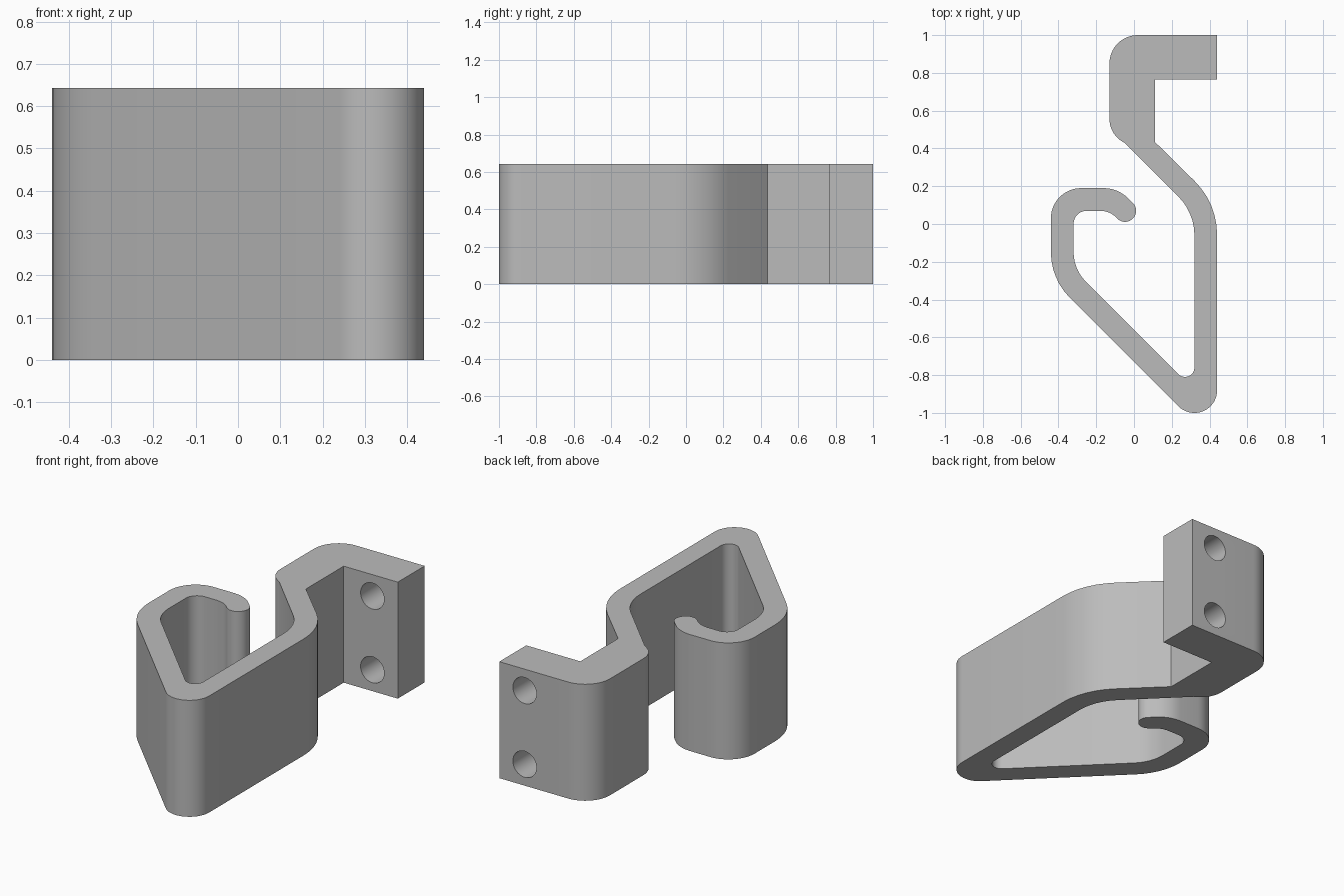
import bpy
import bmesh
import math
from mathutils import Vector

if "Cube" in bpy.data.objects:
    bpy.data.objects.remove(bpy.data.objects["Cube"])

HEIGHT = 0.643

grey = bpy.data.materials.new("plain grey")
grey.use_nodes = True
colour = (0.5, 0.5, 0.5, 1)
grey.diffuse_color = colour
grey.node_tree.nodes["Principled BSDF"].inputs["Base Color"].default_value = colour


def fillet(before, corner, after, radius):
    """Points of a tangent arc that rounds one corner."""
    a = (before - corner).normalized()
    b = (after - corner).normalized()
    half = a.angle(b) / 2
    centre = corner + (a + b).normalized() * radius / math.sin(half)
    reach = radius / math.tan(half)
    start, end = corner + a * reach - centre, corner + b * reach - centre
    sweep = math.pi - 2 * half
    steps = max(4, round(sweep / math.radians(7)))
    return [centre + (start * math.sin(sweep * (1 - i / steps))
                      + end * math.sin(sweep * i / steps)) / math.sin(sweep)
            for i in range(steps + 1)]


def rounded_outline(corners):
    pts = [Vector(c[:2]) for c in corners]
    outline = []
    for i, (x, y, r) in enumerate(corners):
        if r:
            outline += fillet(pts[i - 1], pts[i], pts[(i + 1) % len(pts)], r)
        else:
            outline.append(pts[i])
    return outline


# Hook outline: x, y and corner radius
corners = [
    # mounting plate and its bend
    (0.44, 1.0, 0), (-0.13, 1.0, 0.15), (-0.13, 0.47, 0.14), (-0.05, 0.43, 0),
    # inner side of the loop
    (0.32, 0.06, 0.29), (0.32, -0.88, 0.05), (-0.32, -0.24, 0.22),
    (-0.32, 0.07, 0.07), (-0.13, 0.07, 0.12),
    # rounded tip
    (-0.047, -0.012, 0.057), (0.035, 0.07, 0.057),
    # outer side of the loop
    (-0.085, 0.19, 0.18), (-0.44, 0.19, 0.16), (-0.44, -0.29, 0.34),
    (0.44, -1.17, 0.12), (0.44, 0.11, 0.4),
    # inner corner of the plate
    (0.11, 0.435, 0), (0.11, 0.765, 0), (0.44, 0.765, 0),
]

# Extrude the outline into the hook
bm = bmesh.new()
base = bm.faces.new([bm.verts.new((p.x, p.y, 0)) for p in rounded_outline(corners)])
lift = bmesh.ops.extrude_face_region(bm, geom=[base], use_keep_orig=True)
bmesh.ops.translate(bm, vec=(0, 0, HEIGHT),
                    verts=[v for v in lift["geom"] if isinstance(v, bmesh.types.BMVert)])
bmesh.ops.recalc_face_normals(bm, faces=bm.faces)
mesh = bpy.data.meshes.new("hook")
bm.to_mesh(mesh)
bm.free()
mesh.materials.append(grey)
hook = bpy.data.objects.new("hook", mesh)
bpy.context.collection.objects.link(hook)

# Two screw holes through the mounting plate
for z in (0.118, HEIGHT - 0.118):
    bpy.ops.mesh.primitive_cylinder_add(vertices=40, radius=0.072, depth=0.4,
                                        location=(0.285, 0.88, z),
                                        rotation=(math.pi / 2, 0, 0))
    cutter = bpy.context.object
    cutter.name = "screw_hole_cutter"
    cutter.hide_render = True
    cutter.data.materials.append(grey)
    cut = hook.modifiers.new("screw hole", 'BOOLEAN')
    cut.operation = 'DIFFERENCE'
    cut.solver = 'EXACT'
    cut.object = cutter
    bpy.context.view_layer.objects.active = hook
    bpy.ops.object.modifier_apply(modifier=cut.name)
    bpy.data.objects.remove(cutter)

# Smooth the bends, keep the edges crisp
bpy.ops.object.select_all(action='DESELECT')
hook.select_set(True)
bpy.context.view_layer.objects.active = hook
bpy.ops.object.shade_smooth_by_angle(angle=math.radians(20))
